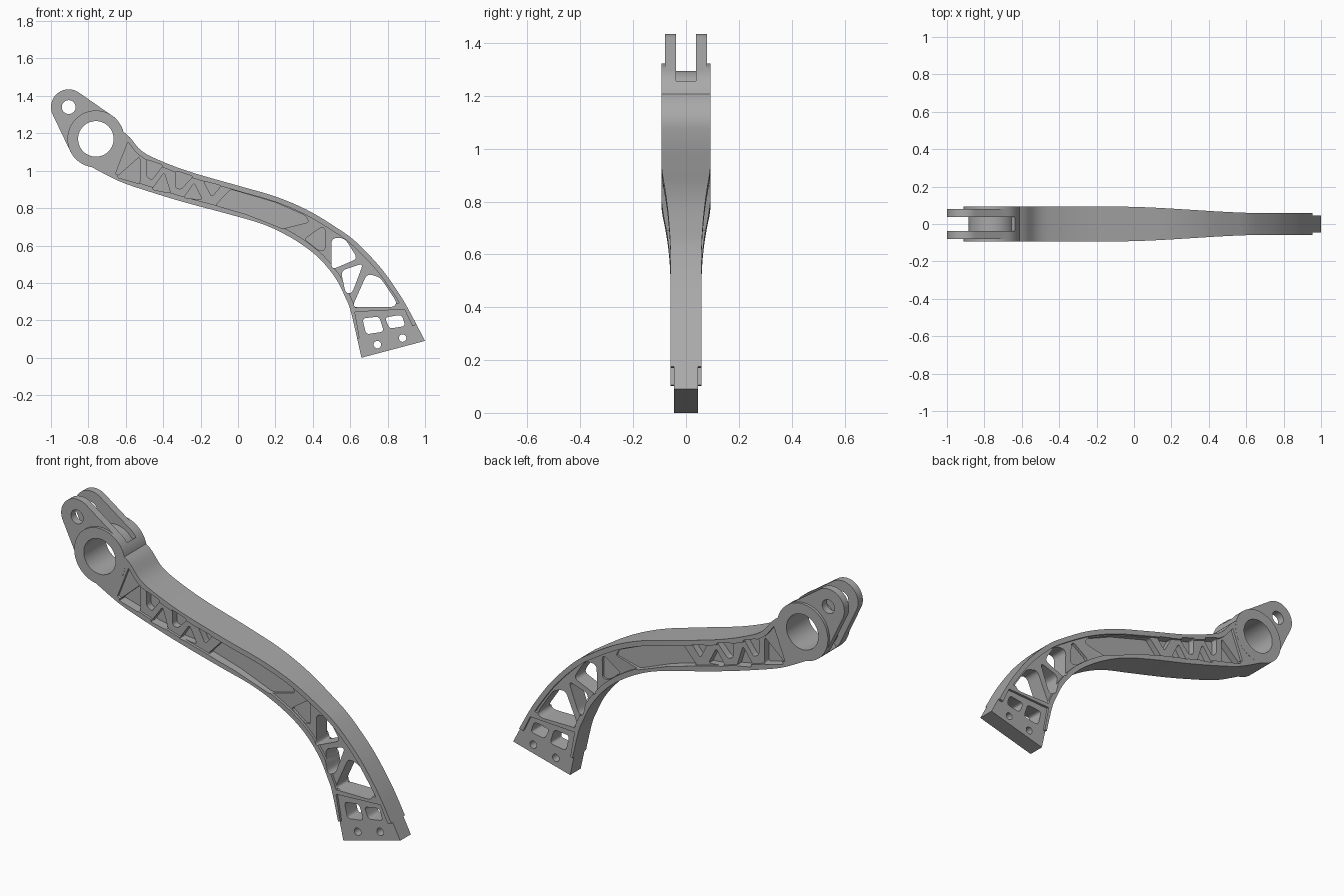
import bpy, bmesh, math
from mathutils import Vector

cube = bpy.data.objects.get("Cube")
if cube:
    bpy.data.objects.remove(cube, do_unlink=True)

grey = bpy.data.materials.new("machined grey")
grey.use_nodes = True
colour = (0.4, 0.4, 0.4, 1)
grey.diffuse_color = colour
grey.node_tree.nodes["Principled BSDF"].inputs["Base Color"].default_value = colour

# Stations along the arm: upper edge x, z and lower edge x, z
STATIONS = [
    (-.68, 1.25, -.82, 1.04), (-.59, 1.19, -.68, .965), (-.52, 1.11, -.6, .93),
    (-.43, 1.06, -.48, .89), (-.26, .995, -.3, .835), (0, .92, -.04, .765),
    (.2, .862, .13, .715), (.37, .79, .26, .655), (.52, .7, .37, .585),
    (.63, .62, .45, .515), (.755, .49, .525, .42), (.84, .375, .575, .32),
    (.905, .27, .605, .24), (1, .09, .66, 0)]
HUB, EYE = Vector((-.76, 1.17)), Vector((-.905, 1.34))
HUB_R, EYE_R = .152, .095


def station(t):
    """Smooth point pair (upper, lower) at station number t."""
    last = len(STATIONS) - 1
    i = min(int(t), last - 1)
    f = t - i
    a, b, c, d = (Vector(STATIONS[min(max(k, 0), last)]) for k in range(i - 1, i + 3))
    p = b + (c - a) * f / 2 + (a * 2 - b * 5 + c * 4 - d) * f * f / 2 \
        + (b * 3 - a - c * 3 + d) * f ** 3 / 2
    return Vector(p[:2]), Vector(p[2:])


def half_width(x):
    f = min(max((x + .1) / .82, 0), 1)
    return .093 - .035 * f * f * (3 - 2 * f)


def make_object(name, bm):
    bmesh.ops.recalc_face_normals(bm, faces=bm.faces)
    mesh = bpy.data.meshes.new(name)
    bm.to_mesh(mesh)
    bm.free()
    obj = bpy.data.objects.new(name, mesh)
    bpy.context.collection.objects.link(obj)
    mesh.materials.append(grey)
    return obj


def add_prism(bm, points, y0, y1):
    near = [bm.verts.new((p[0], y0, p[1])) for p in points]
    far = [bm.verts.new((p[0], y1, p[1])) for p in points]
    bm.faces.new(near)
    bm.faces.new(far)
    for i in range(len(points)):
        j = (i + 1) % len(points)
        bm.faces.new((near[i], near[j], far[j], far[i]))


def prism(name, points, *spans):
    bm = bmesh.new()
    for y0, y1 in spans:
        add_prism(bm, points, y0, y1)
    return make_object(name, bm)


def add_loft(bm, start, end, steps, rail, span):
    """Strip between the arm edges, inset by rail, with y span from the width."""
    rings = []
    for k in range(steps + 1):
        up, low = station(start + (end - start) * k / steps)
        y0, y1 = span(half_width(up.x))
        inset = (low - up).normalized() * rail
        up, low = up + inset, low - inset
        rings.append([bm.verts.new((p.x, y, p.y))
                      for p, y in ((up, y0), (up, y1), (low, y1), (low, y0))])
    for a, b in zip(rings, rings[1:]):
        for i in range(4):
            j = (i + 1) % 4
            bm.faces.new((a[i], a[j], b[j], b[i]))
    bm.faces.new(rings[0])
    bm.faces.new(rings[-1])


def arc(centre, radius, start=0, end=math.tau, count=64):
    return [centre + Vector((math.cos(a), math.sin(a))) * radius
            for a in (start + (end - start) * k / count for k in range(count))]


def rounded(corners, radius=.02):
    points, n = [Vector(c) for c in corners], len(corners)
    result = []
    for i, p in enumerate(points):
        ends = []
        for q in (points[i - 1], points[(i + 1) % n]):
            edge = q - p
            ends.append(p + edge.normalized() * min(radius, edge.length * .4))
        for k in range(6):
            f = k / 5
            result.append(ends[0] * (1 - f) ** 2 + p * 2 * f * (1 - f) + ends[1] * f * f)
    return result


def combine(target, other, operation):
    mod = target.modifiers.new(operation.lower(), "BOOLEAN")
    mod.operation, mod.object, mod.solver = operation, other, "EXACT"
    bpy.context.view_layer.objects.active = target
    bpy.ops.object.modifier_apply(modifier=mod.name)
    bpy.data.objects.remove(other, do_unlink=True)


# Curved beam
bm = bmesh.new()
add_loft(bm, 0, len(STATIONS) - 1, 78, 0, lambda h: (-h, h))
arm = make_object("lever_arm", bm)

# Hub and the tapered fork plate reaching to the eye
combine(arm, prism("hub", arc(HUB, HUB_R), (-.0935, .0935)), "UNION")
axis = EYE - HUB
heading = math.atan2(axis.y, axis.x)
spread = math.acos((HUB_R - EYE_R) / axis.length)
outline = arc(EYE, EYE_R, heading - spread, heading + spread, 32) \
    + arc(HUB, HUB_R, heading + spread, heading - spread + math.tau, 40)
combine(arm, prism("fork", outline, (-.079, .079)), "UNION")


def cut(name, points, *spans):
    combine(arm, prism(name, points, *spans), "DIFFERENCE")


# Slot between the fork cheeks, following the hub barrel
reach = math.pi / 2 + .12
slot = arc(HUB, .125, heading - reach, heading + reach, 32) \
    + arc(HUB, .6, heading + reach, heading - reach, 32)
cut("fork_slot", slot, (-.038, .038))
through = (-.3, .3)
cut("hub_bore", arc(HUB, .095), through)
cut("eye_hole", arc(EYE, .037, count=32), through)

# Shallow recess leaving rails along both edges
bm = bmesh.new()
for side in (-1, 1):
    add_loft(bm, 1.15, 11.8, 64, .028, lambda h: (side * (h - .014), side * (h + .1)))
combine(arm, make_object("web_recess", bm), "DIFFERENCE")

# Deep pockets on both faces: truss triangles, long pocket, bend triangle
TRUSS = [
    [(-.65, .965), (-.525, 1.075), (-.525, .93)],
    [(-.49, 1.06), (-.4, 1.03), (-.46, .95), (-.49, .97)],
    [(-.46, .9), (-.395, .99), (-.36, .88)],
    [(-.335, 1), (-.24, .97), (-.305, .9), (-.335, .91)],
    [(-.29, .855), (-.235, .935), (-.19, .845)],
    [(-.185, .945), (-.09, .92), (-.14, .86)]]
LONG = [(-.12, .815), (-.04, .9), (.2, .83), (.36, .76), (.38, .725), (.24, .69), (.05, .765)]
BEND = [(.355, .635), (.45, .7), (.465, .69), (.465, .575), (.43, .575)]


def pocket(name, corners, floor, radius=.015):
    cut(name, rounded(corners, radius), (-.3, -floor), (floor, .3))


for corners in TRUSS:
    pocket("truss_pocket", corners, .042)
pocket("long_pocket", LONG, .045)
pocket("bend_pocket", BEND, .035)

# Lightening windows through the lower bend
WINDOWS = [
    [(.5, .64), (.57, .64), (.64, .53), (.5, .47)],
    [(.55, .465), (.67, .505), (.61, .345), (.575, .345)],
    [(.69, .45), (.76, .43), (.85, .295), (.83, .27), (.61, .27)]]
for corners in WINDOWS:
    cut("window", rounded(corners, .03), through)

# Foot: thinned faces, two square windows and two bolt holes
FOOT = [(.625, .245), (.89, .258), (.932, .17), (1.1, .21), (1.1, -.1), (.5, -.1),
        (.5, .07), (.65, .105)]
cut("foot_recess", FOOT, (-.3, -.045), (.045, .3))
for corners in ([(.665, .21), (.755, .22), (.78, .14), (.685, .125)],
                [(.785, .215), (.875, .23), (.895, .17), (.81, .155)]):
    cut("foot_window", rounded(corners), through)
for centre in ((.745, .07), (.88, .105)):
    cut("bolt_hole", arc(Vector(centre), .02, count=24), through)

bpy.ops.object.select_all(action="DESELECT")
arm.select_set(True)
bpy.context.view_layer.objects.active = arm
bpy.ops.object.shade_smooth_by_angle(angle=math.radians(30))
